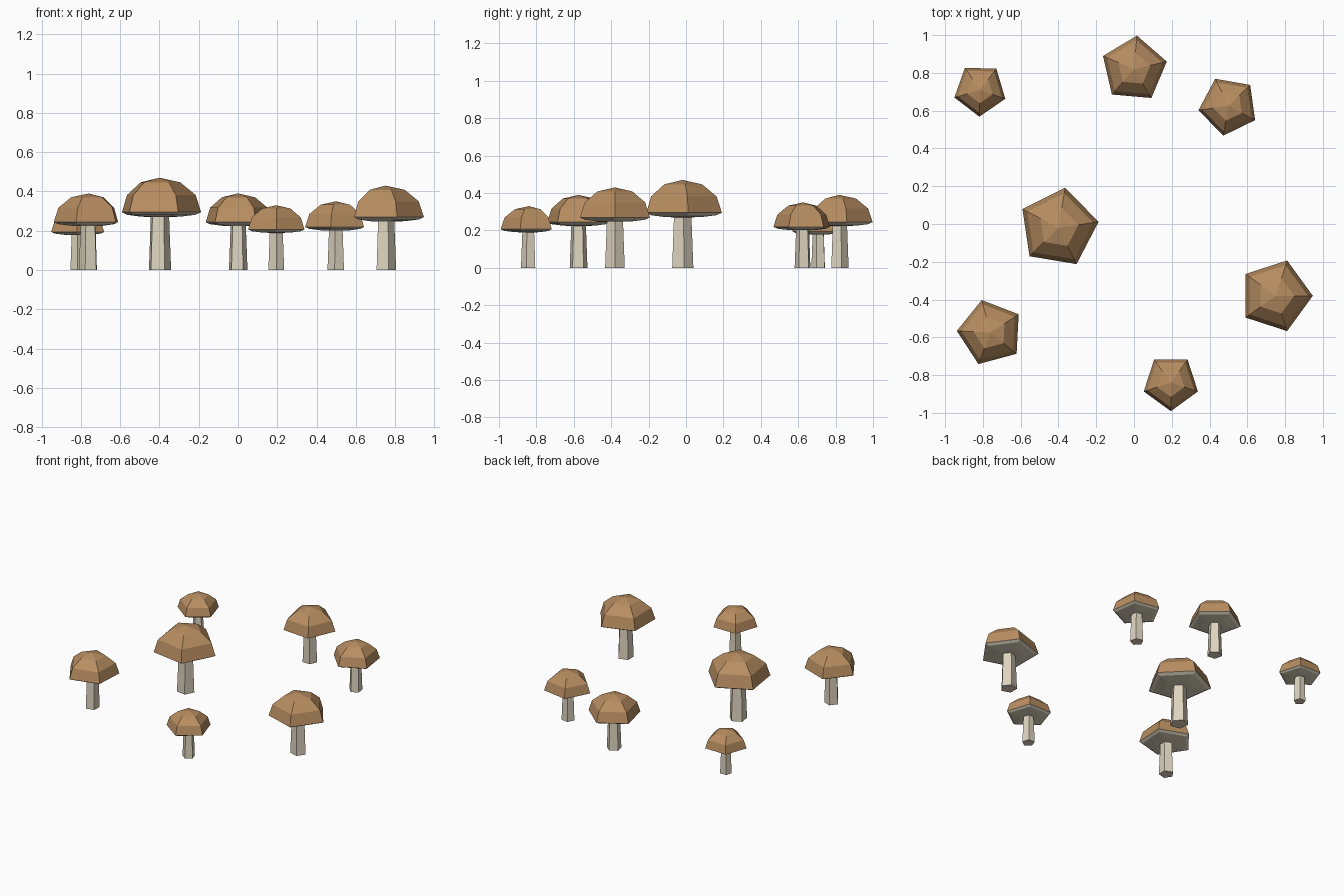
import bpy
import bmesh
import math

if "Cube" in bpy.data.objects:
    bpy.data.objects.remove(bpy.data.objects["Cube"], do_unlink=True)

SIDES = 5


def make_material(name, rgb):
    mat = bpy.data.materials.new(name)
    mat.use_nodes = True
    color = (*rgb, 1.0)
    mat.diffuse_color = color
    mat.node_tree.nodes["Principled BSDF"].inputs["Base Color"].default_value = color
    return mat


cap_brown = make_material("cap brown", (0.48, 0.27, 0.12))
stem_cream = make_material("stem cream", (0.72, 0.66, 0.52))


def finish(bm, name, location, angle, materials):
    bmesh.ops.recalc_face_normals(bm, faces=bm.faces)
    mesh = bpy.data.meshes.new(name)
    bm.to_mesh(mesh)
    bm.free()
    for mat in materials:
        mesh.materials.append(mat)
    obj = bpy.data.objects.new(name, mesh)
    obj.location = location
    obj.rotation_euler.z = math.radians(angle)
    bpy.context.collection.objects.link(obj)
    return obj


def ring(bm, radius, z):
    step = math.tau / SIDES
    return [bm.verts.new((radius * math.cos(i * step), radius * math.sin(i * step), z))
            for i in range(SIDES)]


def bridge(bm, low, high):
    for i in range(SIDES):
        j = (i + 1) % SIDES
        bm.faces.new((low[i], low[j], high[j], high[i]))


def fan(bm, loop, z):
    tip = bm.verts.new((0, 0, z))
    for i in range(SIDES):
        bm.faces.new((loop[i], loop[(i + 1) % SIDES], tip))


# Domed cap with a nearly flat, pale underside
def make_cap(name, x, y, height, angle):
    radius, rim, dome = 0.457 * height, 0.627 * height, 0.373 * height
    dip = 0.15 * dome
    bm = bmesh.new()
    loops = []
    for degrees in (-60, -30, 0, 30, 60):
        a = math.radians(degrees)
        rise = dome if degrees > 0 else dip
        loops.append(ring(bm, radius * math.cos(a), rim + rise * math.sin(a)))
    for low, high in zip(loops, loops[1:]):
        bridge(bm, low, high)
    fan(bm, loops[0], rim - dip)
    fan(bm, loops[-1], rim + dome)
    for face in bm.faces:
        face.material_index = 1 if face.calc_center_median().z < rim else 0
    finish(bm, name, (x, y, 0), angle, (cap_brown, stem_cream))


# Slightly tapered stem
def make_stem(name, x, y, height, angle):
    bm = bmesh.new()
    base = ring(bm, 0.128 * height, 0)
    top = ring(bm, 0.104 * height, 0.627 * height)
    bridge(bm, base, top)
    bm.faces.new(base)
    bm.faces.new(top)
    finish(bm, name, (x, y, 0), angle, (stem_cream,))


# Scattered mushrooms: name, x, y, height, rotation in degrees
mushrooms = (
    ("center", -0.40, -0.02, 0.47, 8.5),
    ("left", 0.75, -0.38, 0.43, 0),
    ("front_right", -0.76, -0.575, 0.39, 33),
    ("back", 0.0, 0.82, 0.39, 13),
    ("back_left", 0.50, 0.625, 0.35, 44),
    ("front", 0.195, -0.84, 0.33, 54),
    ("back_right", -0.815, 0.71, 0.31, 52.5),
)
for name, x, y, height, angle in mushrooms:
    make_stem(name + "_stem", x, y, height, angle)
    make_cap(name + "_cap", x, y, height, angle)
